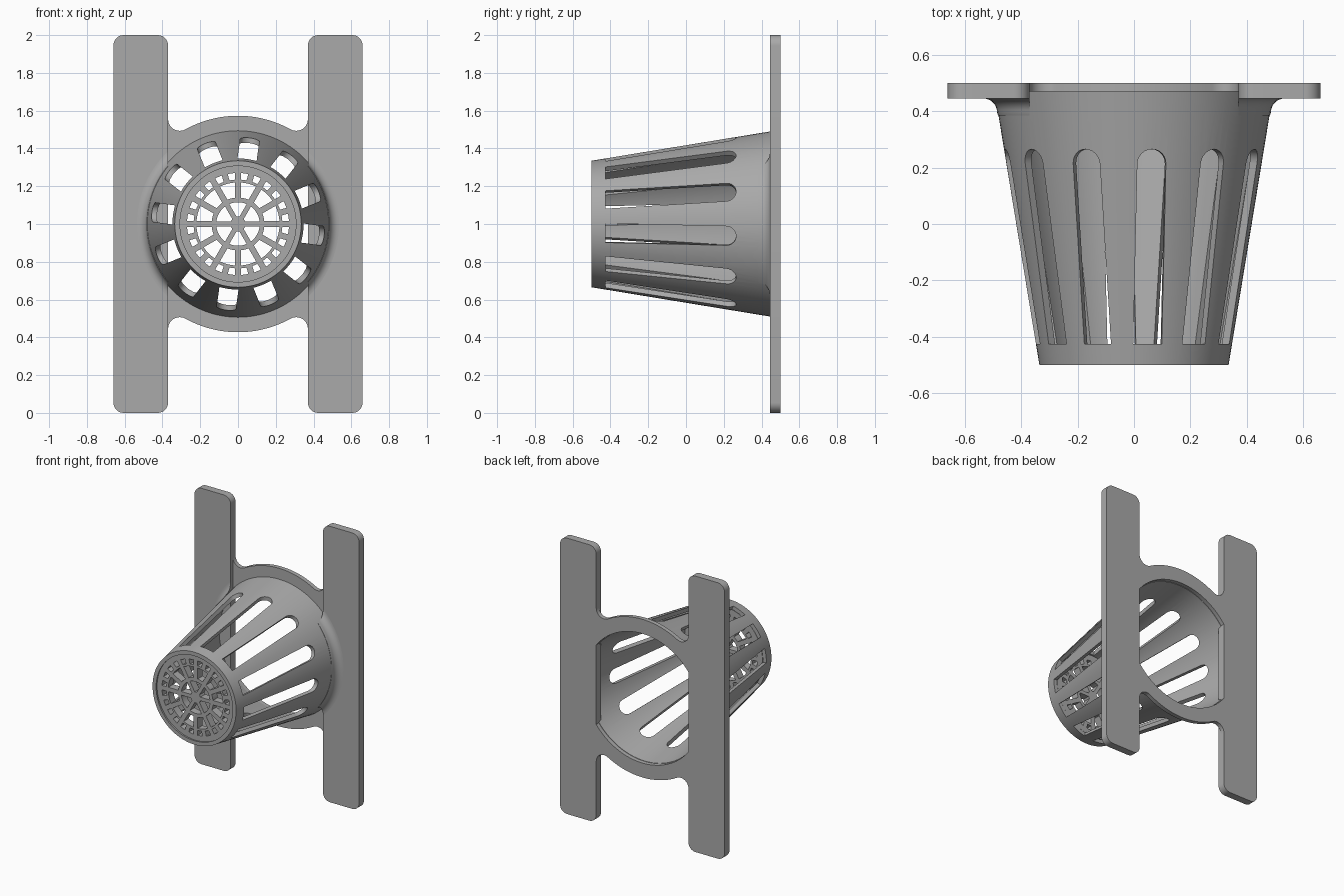
import bpy, bmesh
from math import pi, sin, cos, asin, sqrt, acos, radians
from mathutils import Matrix, Vector

old = bpy.data.objects.get("Cube")
if old:
    bpy.data.objects.remove(old, do_unlink=True)

grey = bpy.data.materials.new("plain grey")
grey.use_nodes = True
GREY = (0.4, 0.4, 0.4, 1)
grey.diffuse_color = GREY
grey.node_tree.nodes["Principled BSDF"].inputs["Base Color"].default_value = GREY

CENTRE = Vector((0, 0, 1))   # basket axis runs along y through here
SEGMENTS = 96


def arc(cx, cy, r, a0, a1, n):
    return [(cx + r * cos(a0 + (a1 - a0) * i / n),
             cy + r * sin(a0 + (a1 - a0) * i / n)) for i in range(n + 1)]


def prism(bm, points, place):
    """Closed prism; place(u, v, end) gives the position for end 0 or 1."""
    ends = [[bm.verts.new(place(u, v, e)) for u, v in points] for e in (0, 1)]
    bm.faces.new(ends[0])
    bm.faces.new(ends[1][::-1])
    n = len(points)
    for i in range(n):
        j = (i + 1) % n
        bm.faces.new((ends[0][i], ends[1][i], ends[1][j], ends[0][j]))


def flat(y0, y1):
    """Placement for an outline in the x-z plane, measured from the axis."""
    return lambda u, v, e: CENTRE + Vector((u, y1 if e else y0, v))


def lathe(bm, profile):
    """Revolve a closed (radius, y) loop about the basket axis."""
    rings = []
    for i in range(SEGMENTS):
        a = 2 * pi * i / SEGMENTS
        rings.append([bm.verts.new(CENTRE + Vector((r * cos(a), y, r * sin(a))))
                      for r, y in profile])
    n = len(profile)
    for i in range(SEGMENTS):
        a, b = rings[i], rings[(i + 1) % SEGMENTS]
        for k in range(n):
            m = (k + 1) % n
            bm.faces.new((a[k], a[m], b[m], b[k]))


def finish(bm, name):
    bmesh.ops.recalc_face_normals(bm, faces=bm.faces)
    mesh = bpy.data.meshes.new(name)
    bm.to_mesh(mesh)
    bm.free()
    mesh.materials.append(grey)
    ob = bpy.data.objects.new(name, mesh)
    bpy.context.collection.objects.link(ob)
    return ob


def apply_modifier(ob, mod):
    bpy.context.view_layer.objects.active = ob
    bpy.ops.object.modifier_apply(modifier=mod.name)


def cut(ob, cutter):
    mod = ob.modifiers.new("cut", "BOOLEAN")
    mod.operation = "DIFFERENCE"
    mod.solver = "EXACT"
    mod.object = cutter
    apply_modifier(ob, mod)
    bpy.data.objects.remove(cutter, do_unlink=True)


def smooth(ob):
    bpy.ops.object.select_all(action="DESELECT")
    ob.select_set(True)
    bpy.context.view_layer.objects.active = ob
    bpy.ops.object.shade_smooth_by_angle(angle=radians(30))


# Tapered basket wall with twelve round-ended slots
bm = bmesh.new()
lathe(bm, [(0.335, -0.5), (0.494, 0.47), (0.466, 0.47), (0.307, -0.5)])
basket = finish(bm, "basket_wall")

bm = bmesh.new()
half = 0.051
slot = [(-half, -0.425), (half, -0.425)] + arc(0, 0.265 - half, half, 0, pi, 12)
for i in range(12):
    turn = Matrix.Rotation(radians(8 + 30 * i), 3, "Y")
    prism(bm, slot, lambda u, v, e: CENTRE + turn @ Vector((u, v, 0.6 if e else 0.25)))
cut(basket, finish(bm, "slot_cutter"))
smooth(basket)

# Recessed end grate with three rings of openings
bm = bmesh.new()
prism(bm, arc(0, 0, 0.313, 0, 2 * pi * (1 - 1 / SEGMENTS), SEGMENTS - 1), flat(-0.485, -0.43))
grate = finish(bm, "end_grate")

bm = bmesh.new()
for count, r0, r1, bar in ((6, 0.04, 0.115, 0.026), (12, 0.14, 0.22, 0.032),
                           (24, 0.235, 0.27, 0.032)):
    step = pi / count
    w0, w1 = (step - asin(bar / 2 / r) for r in (r0, r1))
    for i in range(count):
        mid = step * (2 * i + 1)
        outline = arc(0, 0, r0, mid - w0, mid + w0, 4) + arc(0, 0, r1, mid + w1, mid - w1, 6)
        prism(bm, outline, flat(-0.6, -0.3))
cut(grate, finish(bm, "grate_cutter"))
smooth(grate)

# Two long mounting strips with rounded corners
x0, x1, rad = 0.37, 0.66, 0.055
for side, name in ((1, "left_strip"), (-1, "right_strip")):
    corners = ((x1 - rad, 1 - rad), (x0 + rad, 1 - rad),
               (x0 + rad, rad - 1), (x1 - rad, rad - 1))
    outline = []
    for k, (cx, cz) in enumerate(corners):
        outline += arc(cx, cz, rad, k * pi / 2, (k + 1) * pi / 2, 8)
    bm = bmesh.new()
    prism(bm, [(side * u, v) for u, v in outline], flat(0.445, 0.5))
    smooth(finish(bm, name))

# Thin curved webs above and below, blended into the strips
ring, fil, hole = 0.573, 0.062, 0.469
fx = x0 - fil
fz = sqrt((ring + fil) ** 2 - fx ** 2)
tangent = acos(fx / (ring + fil))
right_half = arc(0, 0, ring, pi / 2, tangent, 14) + arc(fx, fz, fil, pi + tangent, 2 * pi, 12)[1:]
edge = acos(x0 / hole)
outer = [(-u, v) for u, v in right_half[:0:-1]] + right_half
outline = outer + arc(0, 0, hole, edge, pi - edge, 32)
for side, name in ((1, "top_web"), (-1, "bottom_web")):
    bm = bmesh.new()
    prism(bm, [(u, side * v) for u, v in outline], flat(0.469, 0.5))
    smooth(finish(bm, name))

# Flared fillets where the basket meets each strip
for side, name in ((1, "left_flare"), (-1, "right_flare")):
    bm = bmesh.new()
    curve = arc(0.535, 0.395, 0.05, pi, pi / 2, 8)
    lathe(bm, [(0.47, 0.385), (0.482, 0.385)] + curve + [(0.535, 0.45), (0.475, 0.45)])
    bmesh.ops.bisect_plane(bm, geom=bm.verts[:] + bm.edges[:] + bm.faces[:],
                           plane_co=(side * x0, 0, 0), plane_no=(side, 0, 0),
                           clear_inner=True)
    bmesh.ops.holes_fill(bm, edges=[e for e in bm.edges if e.is_boundary])
    smooth(finish(bm, name))
